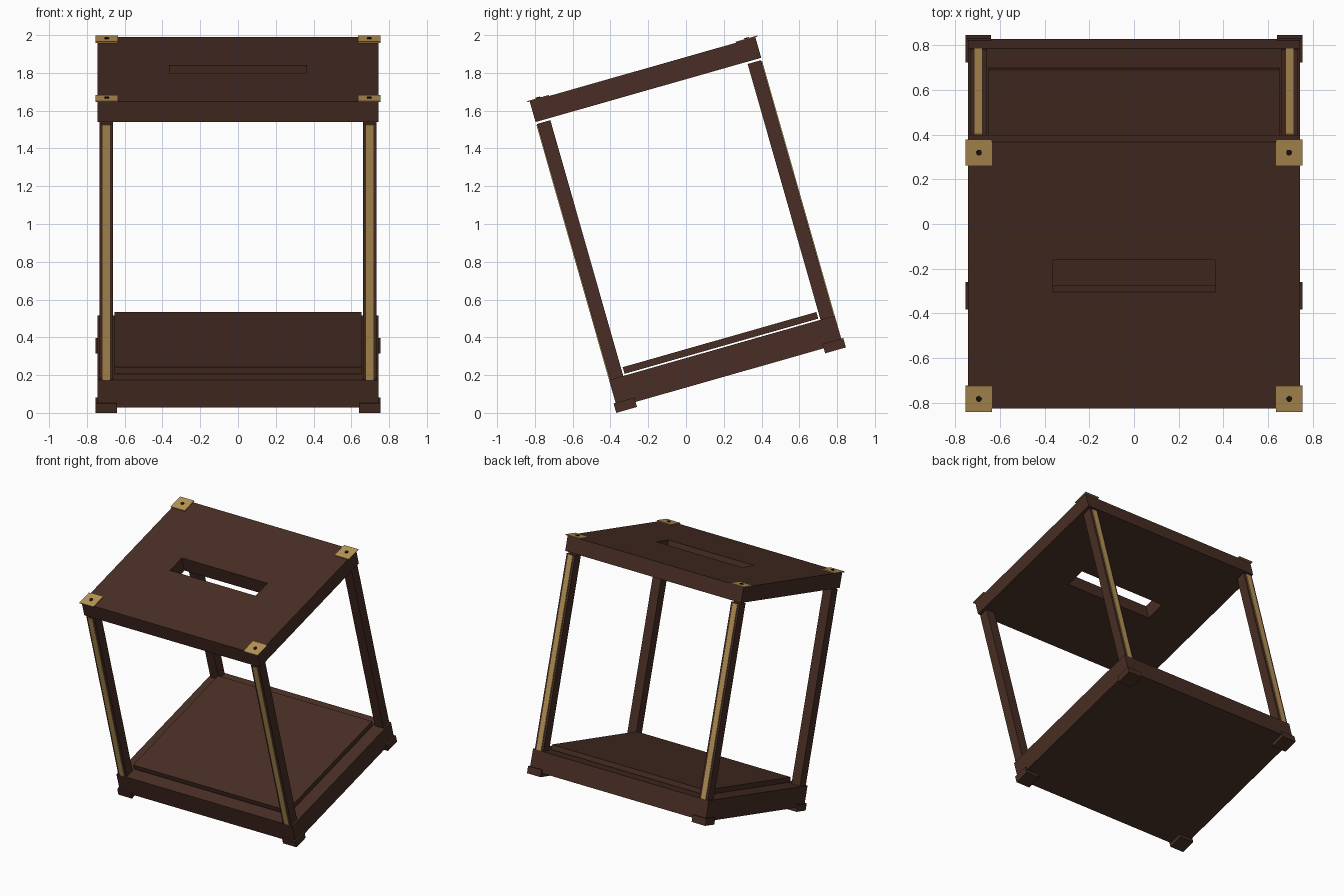
import bpy, bmesh, math
from mathutils import Matrix

if "Cube" in bpy.data.objects:
    bpy.data.objects.remove(bpy.data.objects["Cube"])

TILT = Matrix.Rotation(math.radians(15.9), 4, 'X')
MID = 0.277          # centre of the frame depth, before tilting


def material(name, rgb):
    m = bpy.data.materials.new(name)
    m.diffuse_color = (*rgb, 1)
    m.use_nodes = True
    m.node_tree.nodes["Principled BSDF"].inputs["Base Color"].default_value = m.diffuse_color
    return m


WOOD = material("dark_wood", (0.065, 0.027, 0.018))
BRASS = material("brass", (0.479, 0.296, 0.093))
BLACK = material("dark_screw", (0.012, 0.008, 0.006))


def finish(name, bm, mat):
    bm.transform(TILT)
    me = bpy.data.meshes.new(name)
    bm.to_mesh(me)
    bm.free()
    me.materials.append(mat)
    ob = bpy.data.objects.new(name, me)
    bpy.context.collection.objects.link(ob)
    return ob


def box(name, x, y, z, mat):
    """Box from (min, max) ranges; y is measured from the frame middle."""
    bm = bmesh.new()
    size = [r[1] - r[0] for r in (x, y, z)]
    mid = [sum(r) / 2 for r in (x, y, z)]
    mid[1] += MID
    bmesh.ops.create_cube(bm, size=1, matrix=Matrix.Translation(mid) @ Matrix.Diagonal((*size, 1)))
    return finish(name, bm, mat)


def span(side, a, b):
    return tuple(sorted((side * a, side * b)))


# Base with raised floor panel
box("base", (-0.745, 0.745), (-0.621, 0.621), (0.129, 0.279), WOOD)
box("floor_panel", (-0.653, 0.653), (-0.533, 0.533), (0.288, 0.3245), WOOD)

# Top made of two boards and two fillers around a slot
box("top_front_board", (-0.745, 0.745), (-0.621, -0.078), (1.699, 1.812), WOOD)
box("top_back_board", (-0.745, 0.745), (0.072, 0.621), (1.699, 1.812), WOOD)
for sx, side in ((-1, "left"), (1, "right")):
    box(f"top_filler_{side}", span(sx, 0.363, 0.745), (-0.078, 0.072), (1.699, 1.812), WOOD)

# Corner parts: feet, posts, brass strips, brass plates and screws
for sx, side in ((-1, "left"), (1, "right")):
    for sy, end in ((-1, "front"), (1, "back")):
        tag = f"{end}_{side}"
        box(f"foot_{tag}", span(sx, 0.64, 0.755), span(sy, 0.518, 0.632), (0.1014, 0.153), WOOD)
        box(f"post_{tag}", span(sx, 0.661, 0.733), span(sy, 0.543, 0.616), (0.279, 1.687), WOOD)
        box(f"strip_{tag}", span(sx, 0.678, 0.717), span(sy, 0.615, 0.621), (0.279, 1.683), BRASS)
        box(f"plate_{tag}", span(sx, 0.636, 0.755), span(sy, 0.514, 0.634), (1.812, 1.818), BRASS)
        bm = bmesh.new()
        bmesh.ops.create_cone(bm, cap_ends=True, segments=12, radius1=0.013, radius2=0.013, depth=0.008,
                              matrix=Matrix.Translation((sx * 0.695, MID + sy * 0.574, 1.819)))
        finish(f"screw_{tag}", bm, BLACK)
